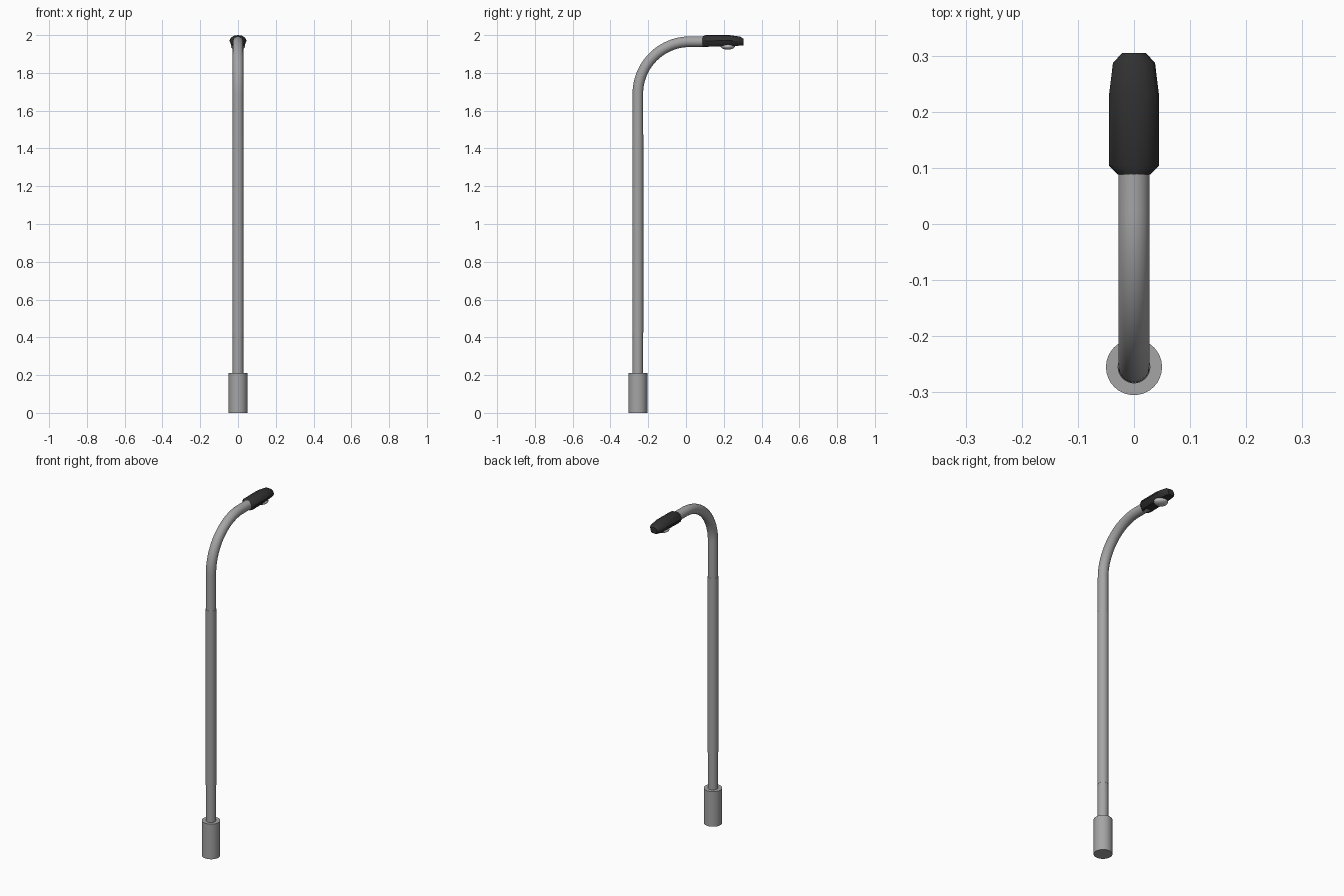
import bpy, bmesh
from math import sin, cos, pi, radians

if "Cube" in bpy.data.objects:
    bpy.data.objects.remove(bpy.data.objects["Cube"])

POLE_Y = -0.255


def material(name, value):
    m = bpy.data.materials.new(name)
    m.diffuse_color = (value, value, value, 1)
    m.use_nodes = True
    m.node_tree.nodes["Principled BSDF"].inputs["Base Color"].default_value = m.diffuse_color
    return m


steel = material("steel", 0.375)
black = material("black", 0.03)
glass = material("glass", 0.8)


def loft(name, rings, mat, angle=30):
    """Skin a list of equal-sized closed rings and cap both ends."""
    bm = bmesh.new()
    loops = [[bm.verts.new(p) for p in ring] for ring in rings]
    n = len(loops[0])
    for a, b in zip(loops, loops[1:]):
        for i in range(n):
            j = (i + 1) % n
            bm.faces.new((a[i], a[j], b[j], b[i]))
    bm.faces.new(loops[0][::-1])
    bm.faces.new(loops[-1])
    bmesh.ops.recalc_face_normals(bm, faces=bm.faces)
    mesh = bpy.data.meshes.new(name)
    bm.to_mesh(mesh)
    bm.free()
    mesh.materials.append(mat)
    ob = bpy.data.objects.new(name, mesh)
    bpy.context.collection.objects.link(ob)
    bpy.ops.object.select_all(action='DESELECT')
    ob.select_set(True)
    bpy.context.view_layer.objects.active = ob
    bpy.ops.object.shade_smooth_by_angle(angle=radians(angle))
    return ob


def tube_ring(y, z, r, tilt=0.0, n=32):
    """Circle around a path point; tilt 0 points up, pi/2 points along +y."""
    return [(r * cos(a), y + r * sin(a) * cos(tilt), z - r * sin(a) * sin(tilt))
            for a in (2 * pi * i / n for i in range(n))]


def turned(name, y, profile, mat):
    return loft(name, [tube_ring(y, z, r) for r, z in profile], mat)


# Base and the slightly thicker middle sleeve
turned("base", POLE_Y, [(0.05, 0.0), (0.05, 0.21)], steel)
turned("pole_sleeve", POLE_Y, [(0.0292, 0.425), (0.0292, 1.475)], steel)

# Pole with its quarter bend and short horizontal arm
R, r = 0.275, 0.028
path = [(POLE_Y, 0.2, 0.0)]
for i in range(25):
    t = pi / 2 * i / 24
    path.append((POLE_Y + R - R * cos(t), 1.69 + R * sin(t), t))
path.append((0.12, 1.965, pi / 2))
loft("pole_and_arm", [tube_ring(y, z, r, t) for y, z, t in path], steel)

# Bevelled lamp head: half-width, bottom, top along y
section = [(-0.6, 0), (-0.85, 0.2), (-1, 0.5), (-0.85, 0.76), (-0.45, 0.96), (0, 1),
           (0.45, 0.96), (0.85, 0.76), (1, 0.5), (0.85, 0.2), (0.6, 0)]
stations = [(0.088, 0.029, 1.938, 1.993), (0.104, 0.0445, 1.939, 2.0),
            (0.23, 0.0445, 1.942, 2.0), (0.287, 0.0375, 1.944, 1.992),
            (0.305, 0.021, 1.946, 1.980)]
loft("lamp_head", [[(w * x, y, lo + (hi - lo) * z) for x, z in section]
                   for y, w, lo, hi in stations], black, 42)

# Rounded lens under the head
turned("lens", 0.221, [(0.038 * cos(t), 1.941 - 0.018 * sin(t))
                       for t in (radians(a) for a in range(-45, 87, 13))], glass)
